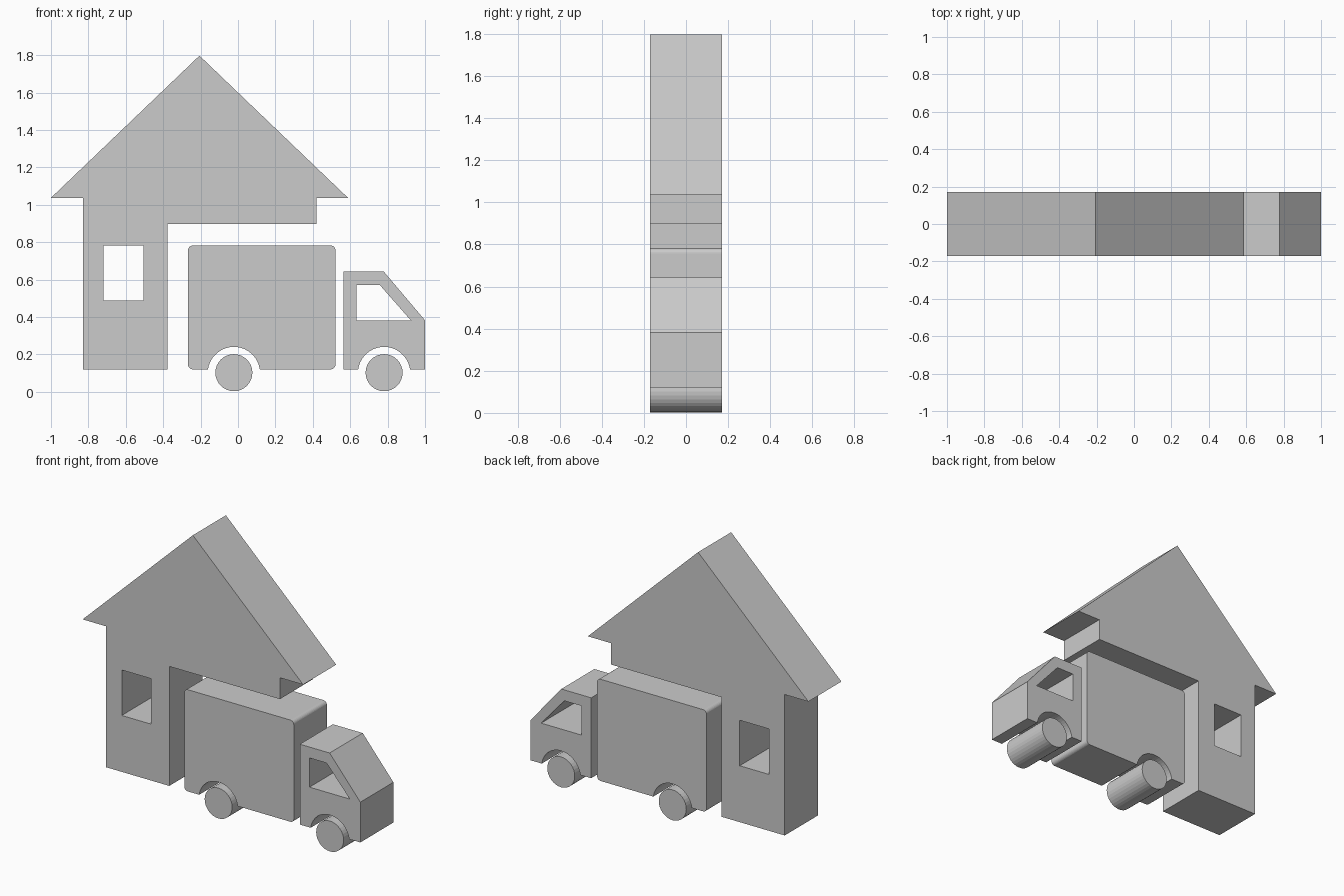
import bpy, bmesh
from math import sin, cos, asin, pi, radians

if "Cube" in bpy.data.objects:
    bpy.data.objects.remove(bpy.data.objects["Cube"])

HALF = 0.17          # half thickness of every plate
BASE = 0.12          # underside of house and truck body
AXLE_Z, WHEEL_R, ARCH_R = 0.10, 0.099, 0.14
AXLES = {"rear": -0.022, "front": 0.781}


def arc(cx, cz, r, a0, a1, n):
    """Points on an arc from angle a0 to a1."""
    return [(cx + r * cos(a0 + (a1 - a0) * i / n),
             cz + r * sin(a0 + (a1 - a0) * i / n)) for i in range(n + 1)]


def wheel_arch(cx):
    """Arch cut into the underside, listed from right to left."""
    a = asin((BASE - AXLE_Z) / ARCH_R)
    return arc(cx, AXLE_Z, ARCH_R, a, pi - a, 20)


def plate(name, *loops):
    """Extrude a front-view outline (first loop) with holes (other loops)."""
    curve = bpy.data.curves.new(name, 'CURVE')
    curve.dimensions = '2D'
    curve.fill_mode = 'BOTH'
    curve.extrude = HALF
    for pts in loops:
        s = curve.splines.new('POLY')
        s.points.add(len(pts) - 1)
        for p, (x, z) in zip(s.points, pts):
            p.co = (x, z, 0, 1)
        s.use_cyclic_u = True
    obj = bpy.data.objects.new(name, curve)
    obj.rotation_euler.x = pi / 2
    bpy.context.collection.objects.link(obj)
    bpy.ops.object.select_all(action='DESELECT')
    bpy.context.view_layer.objects.active = obj
    obj.select_set(True)
    bpy.ops.object.convert(target='MESH')
    obj = bpy.context.object
    obj.name = name
    bpy.ops.object.transform_apply(rotation=True)
    # weld caps to sides and merge flat triangles
    bm = bmesh.new()
    bm.from_mesh(obj.data)
    bmesh.ops.remove_doubles(bm, verts=bm.verts, dist=0.0005)
    bmesh.ops.dissolve_limit(bm, angle_limit=radians(1), verts=bm.verts, edges=bm.edges)
    bmesh.ops.recalc_face_normals(bm, faces=bm.faces)
    for f in bm.faces:
        f.smooth = False
    bm.to_mesh(obj.data)
    bm.free()
    return obj


# House with overhanging roof and one window
plate("house",
      [(-0.83, BASE), (-0.376, BASE), (-0.376, 0.898), (0.421, 0.898),
       (0.421, 1.037), (0.588, 1.037), (-0.206, 1.797), (-1.0, 1.037),
       (-0.83, 1.037)],
      [(-0.718, 0.487), (-0.718, 0.783), (-0.506, 0.783), (-0.506, 0.487)])

# Cargo box with rounded corners and rear wheel arch
x0, x1, z1, r = -0.267, 0.521, 0.782, 0.025
plate("cargo_box",
      arc(x1 - r, BASE + r, r, -pi / 2, 0, 6)
      + arc(x1 - r, z1 - r, r, 0, pi / 2, 6)
      + arc(x0 + r, z1 - r, r, pi / 2, pi, 6)
      + arc(x0 + r, BASE + r, r, pi, 1.5 * pi, 6)
      + wheel_arch(AXLES["rear"])[::-1])

# Cab with sloped windscreen, side window and front wheel arch
plate("cab",
      [(1.0, BASE), (1.0, 0.382), (0.779, 0.643), (0.564, 0.643), (0.564, BASE)]
      + wheel_arch(AXLES["front"])[::-1],
      [(0.634, 0.382), (0.634, 0.572), (0.757, 0.572), (0.924, 0.382)])

# Wheels
for label, x in AXLES.items():
    bpy.ops.mesh.primitive_cylinder_add(vertices=32, radius=WHEEL_R, depth=2 * HALF,
                                        location=(x, 0, AXLE_Z + 0.002),
                                        rotation=(pi / 2, 0, 0))
    bpy.context.object.name = label + "_wheel"
